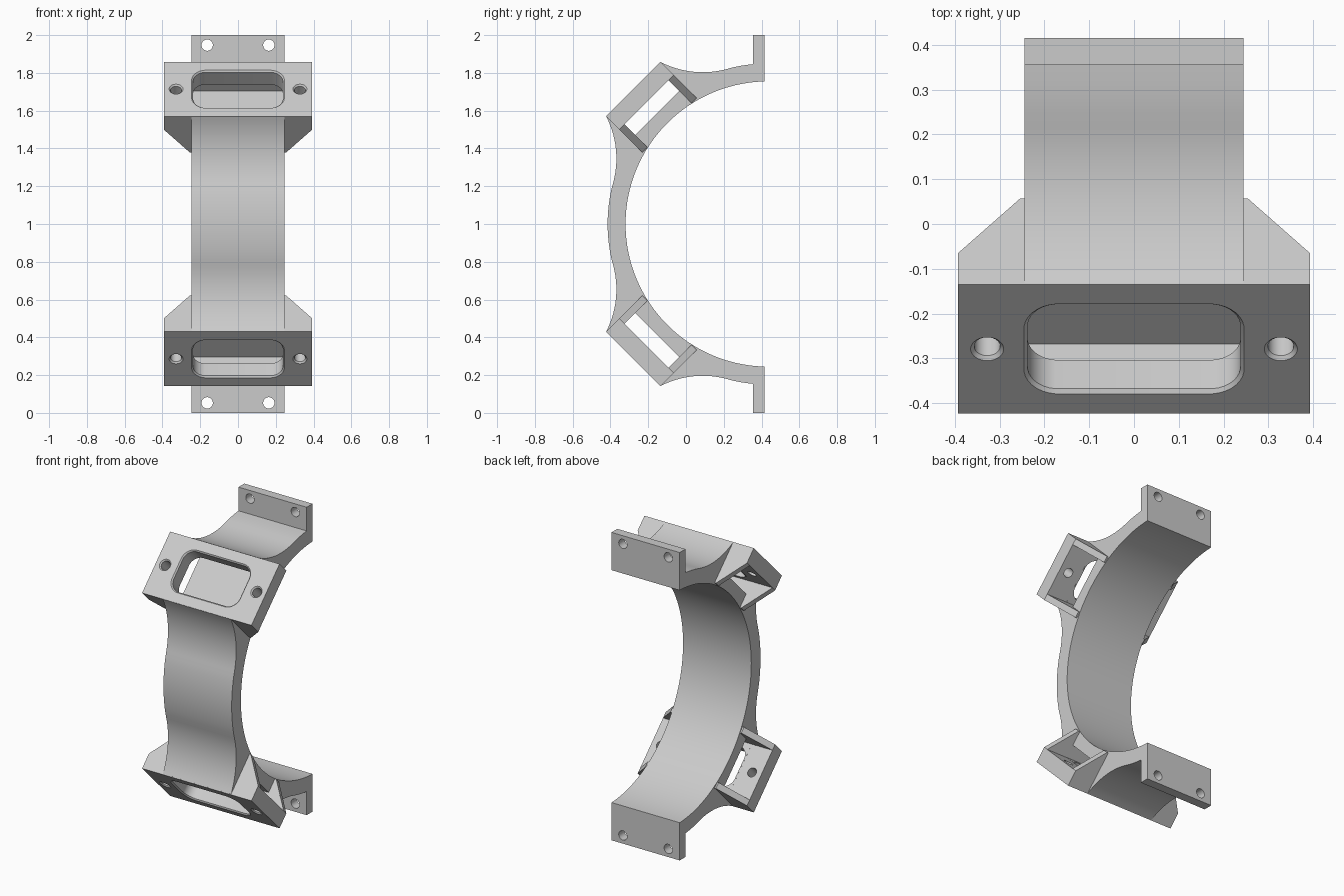
import bpy, bmesh
from math import sin, cos, radians, sqrt, pi
from mathutils import Vector

if "Cube" in bpy.data.objects:
    bpy.data.objects.remove(bpy.data.objects["Cube"])

S = sqrt(0.5)
CY, R_IN, R_OUT = 0.435, 0.755, 0.85   # strap circle centre and radii


def local(x, u, r):
    """Pod frame (across, tangential, radial) -> model frame, relative to z = 1."""
    return Vector((x, CY + (u - r) * S, (u + r) * S))


def loft(name, sections):
    """Closed solid through matching rings of points."""
    bm = bmesh.new()
    rings = [[bm.verts.new(p) for p in sec] for sec in sections]
    n = len(rings[0])
    for a, b in zip(rings, rings[1:]):
        for i in range(n):
            j = (i + 1) % n
            bm.faces.new((a[i], a[j], b[j], b[i]))
    bm.faces.new(rings[0][::-1])
    bm.faces.new(rings[-1])
    bmesh.ops.recalc_face_normals(bm, faces=bm.faces)
    me = bpy.data.meshes.new(name)
    bm.to_mesh(me)
    bm.free()
    ob = bpy.data.objects.new(name, me)
    ob.location.z = 1
    bpy.context.collection.objects.link(ob)
    return ob


def box(name, x, u, r0, r1):
    return loft(name, [[local(a * x, b * u, r) for a, b in
                        ((-1, -1), (1, -1), (1, 1), (-1, 1))] for r in (r0, r1)])


def rounded(hx, hu, rad, steps=8):
    """Rounded rectangle outline."""
    pts = []
    for q, (a, b) in enumerate(((1, 1), (-1, 1), (-1, -1), (1, -1))):
        for k in range(steps):
            t = (q + (k + 0.5) / steps) * pi / 2
            pts.append((a * (hx - rad) + rad * cos(t), b * (hu - rad) + rad * sin(t)))
    return pts


def chamfered_cutter(name, cx, hx, hu, rad, c):
    """Opening through the pod plate with a chamfer at the front face."""
    return loft(name, [[local(cx + px, pu, r) for px, pu in rounded(hx + d, hu + d, rad + d)]
                       for r, d in ((0.87, 0), (1.01 - c, 0), (1.02, c + 0.01))])


def boolean(ob, tool, op):
    bpy.context.view_layer.objects.active = ob
    m = ob.modifiers.new("bool", 'BOOLEAN')
    m.operation, m.object, m.solver = op, tool, 'EXACT'
    bpy.ops.object.modifier_apply(modifier=m.name)
    bpy.data.objects.remove(tool)


def arc(cu, cr, rad, a0, a1, n):
    return [(cu + rad * cos(radians(a0 + (a1 - a0) * i / n)),
             cr + rad * sin(radians(a0 + (a1 - a0) * i / n))) for i in range(n + 1)]


# Curved strap: outer arc, fillets up to the pod, inner arc (upper half)
fillet = arc(0.669, 1.159, 0.489, 240, 198.2, 14)
outline = arc(0, 0, R_OUT, 140, 120, 8)[:-1]
outline += [(-u, r) for u, r in fillet]
outline += fillet[::-1]
outline += arc(0, 0, R_OUT, 60, 50.4, 4)[1:]
yz = [local(0, u, r).yz for u, r in outline]
yz += [Vector((0.355, 1.0)), Vector((0.415, 1.0))]        # end flange
yz += [local(0, u, r).yz for u, r in arc(0, 0, R_IN, 46.52, 140, 40)]
bracket = loft("curved_bracket", [[(x, p[0], p[1]) for p in yz] for x in (-0.245, 0.245)])

# Tilted pod: wide front plate with two tapering ribs
half = [(0.393, 1.01), (0.393, 0.911), (0.2547, 0.739)]
shape = half + [(-x, r) for x, r in half[::-1]]
pod = loft("pod", [[local(x, u, r) for x, r in shape] for u in (-0.204, 0.204)])
boolean(pod, box("pod_gap", 0.5, 0.1645, 0.6, 0.9115), 'DIFFERENCE')
boolean(bracket, pod, 'UNION')

# Openings: cross cavity, window, pod screw holes, flange holes
boolean(bracket, box("cavity", 0.5, 0.165, 0.83, 0.911), 'DIFFERENCE')
boolean(bracket, chamfered_cutter("window", 0, 0.238, 0.134, 0.07, 0.008), 'DIFFERENCE')
for s in (-1, 1):
    boolean(bracket, chamfered_cutter("screw", s * 0.328, 0.029, 0.029, 0.0289, 0.008),
            'DIFFERENCE')
    ring = rounded(0.03, 0.03, 0.0299)
    boolean(bracket, loft("flange_hole", [[(s * 0.163 + a, y, 0.947 + b) for a, b in ring]
                                          for y in (0.3, 0.5)]), 'DIFFERENCE')

# Mirror to the lower half
m = bracket.modifiers.new("mirror", 'MIRROR')
m.use_axis = (False, False, True)
m.use_bisect_axis = (False, False, True)
bpy.ops.object.select_all(action='DESELECT')
bracket.select_set(True)
bpy.context.view_layer.objects.active = bracket
bpy.ops.object.modifier_apply(modifier=m.name)
bpy.ops.object.shade_smooth_by_angle(angle=radians(25))
